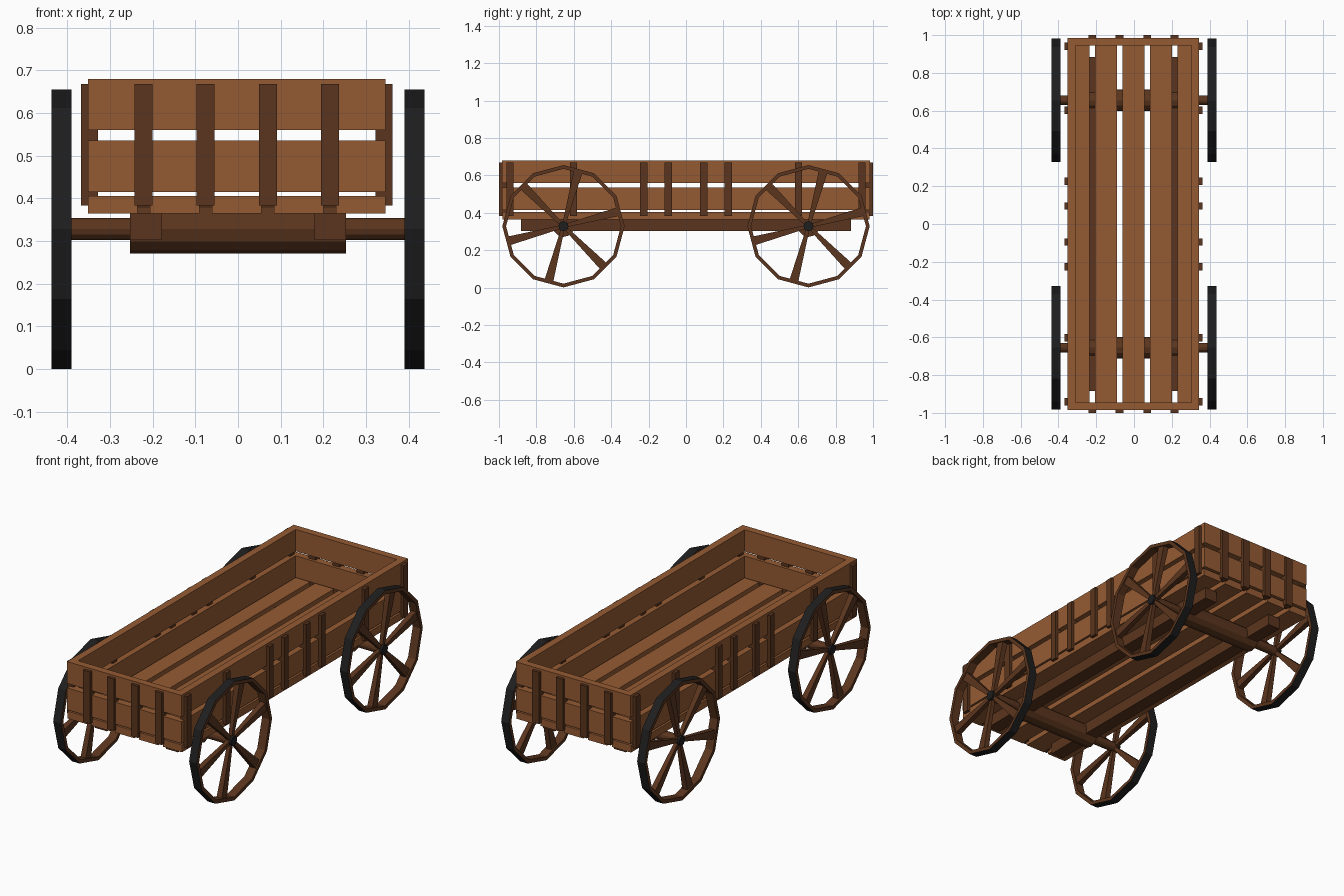
import bpy, bmesh
from math import cos, sin, pi, radians
from mathutils import Matrix, Vector

if "Cube" in bpy.data.objects:
    bpy.data.objects.remove(bpy.data.objects["Cube"])


def material(name, rgb):
    m = bpy.data.materials.new(name)
    m.diffuse_color = (*rgb, 1)
    m.use_nodes = True
    m.node_tree.nodes["Principled BSDF"].inputs["Base Color"].default_value = m.diffuse_color
    return m


LIGHT = material("light_wood", (0.30, 0.105, 0.034))
DARK = material("dark_wood", (0.105, 0.036, 0.013))
IRON = material("iron", (0.013, 0.013, 0.014))
SHIFT = -0.003          # body sits a hair off centre
WY, WZ, R = 0.655, 0.328, 0.327


def finish(name, bm, *mats):
    bmesh.ops.recalc_face_normals(bm, faces=bm.faces)
    me = bpy.data.meshes.new(name)
    bm.to_mesh(me)
    bm.free()
    for m in mats:
        me.materials.append(m)
    ob = bpy.data.objects.new(name, me)
    bpy.context.collection.objects.link(ob)
    return ob


def box(name, x, y, z, mat):
    """Box from (min, max) pairs."""
    bm = bmesh.new()
    bmesh.ops.create_cube(bm, size=1)
    for v in bm.verts:
        v.co = Vector([(a + b) / 2 + c * (b - a) for (a, b), c in zip((x, y, z), v.co)])
    return finish(name, bm, mat)


def rod(name, x, y, z, r, length, mat, sides=12):
    """Cylinder along x."""
    bm = bmesh.new()
    bmesh.ops.create_cone(bm, cap_ends=True, segments=sides, radius1=r, radius2=r, depth=length,
                          matrix=Matrix.Translation((x, y, z)) @ Matrix.Rotation(pi / 2, 4, 'Y'))
    return finish(name, bm, mat)


def around(c, h):
    return (c - h, c + h)


# Floor planks
for i in range(-2, 3):
    box("floor_plank", around(i * 0.145 + SHIFT, 0.058), (-0.98, 0.98), (0.365, 0.405), LIGHT)

# Wall boards: two rows on each of the four sides
for z in ((0.415, 0.535), (0.56, 0.68)):
    for s in (-1, 1):
        box("side_board", around(s * 0.328 + SHIFT, 0.02), (-0.945, 0.945), z, LIGHT)
        box("end_board", around(SHIFT, 0.348), around(s * 0.965, 0.02), z, LIGHT)

# Upright posts let into the boards
for s in (-1, 1):
    for y in (0.095, 0.226, 0.602, 0.941):
        for t in (-1, 1):
            box("side_post", around(s * 0.345 + SHIFT, 0.02), around(t * y, 0.019), (0.383, 0.668), DARK)
    for x in (-0.218, -0.073, 0.073, 0.218):
        box("end_post", around(x + SHIFT, 0.021), around(s * 0.98, 0.02), (0.383, 0.668), DARK)
    # Long chassis beams
    box("chassis_beam", around(s * 0.216, 0.037), (-0.883, 0.883), (0.303, 0.366), DARK)


# Wheel rim: twelve-sided ring with iron outside
def rim(x, y):
    bm = bmesh.new()
    n, w = 12, 0.0235
    section = [(R, -w), (R, w), (R - 0.02, w), (R - 0.02, -w)]
    rings = [[bm.verts.new((x + d, y + r * cos(2 * pi * i / n), WZ + r * sin(2 * pi * i / n)))
              for r, d in section] for i in range(n)]
    for i in range(n):
        a, b = rings[i], rings[(i + 1) % n]
        for j in range(4):
            k = (j + 1) % 4
            f = bm.faces.new((a[j], a[k], b[k], b[j]))
            f.material_index = 1 if j == 0 else 0
    finish("wheel_rim", bm, DARK, IRON)


# Spokes: six tapered bars widening toward the rim
def spokes(x, y):
    bm = bmesh.new()
    for i in range(6):
        m = Matrix.Translation((x, y, WZ)) @ Matrix.Rotation(radians(15 + 60 * i), 4, 'X')
        for v in bmesh.ops.create_cube(bm, size=1)["verts"]:
            outer = v.co.y > 0
            width, depth = (0.048, 0.032) if outer else (0.018, 0.02)
            v.co = m @ Vector((v.co.x * depth, 0.305 if outer else 0.01, v.co.z * width))
    finish("wheel_spokes", bm, DARK)


# Axles, wheels and iron axle caps
for y in (-WY, WY):
    rod("axle_block", 0, y, WZ, 0.057, 0.506, DARK)
    rod("axle", 0, y, WZ, 0.026, 0.85, DARK)
    for s in (-1, 1):
        rim(s * 0.4135, y)
        spokes(s * 0.4135, y)
        rod("axle_cap", s * 0.428, y, WZ, 0.0265, 0.014, IRON)
